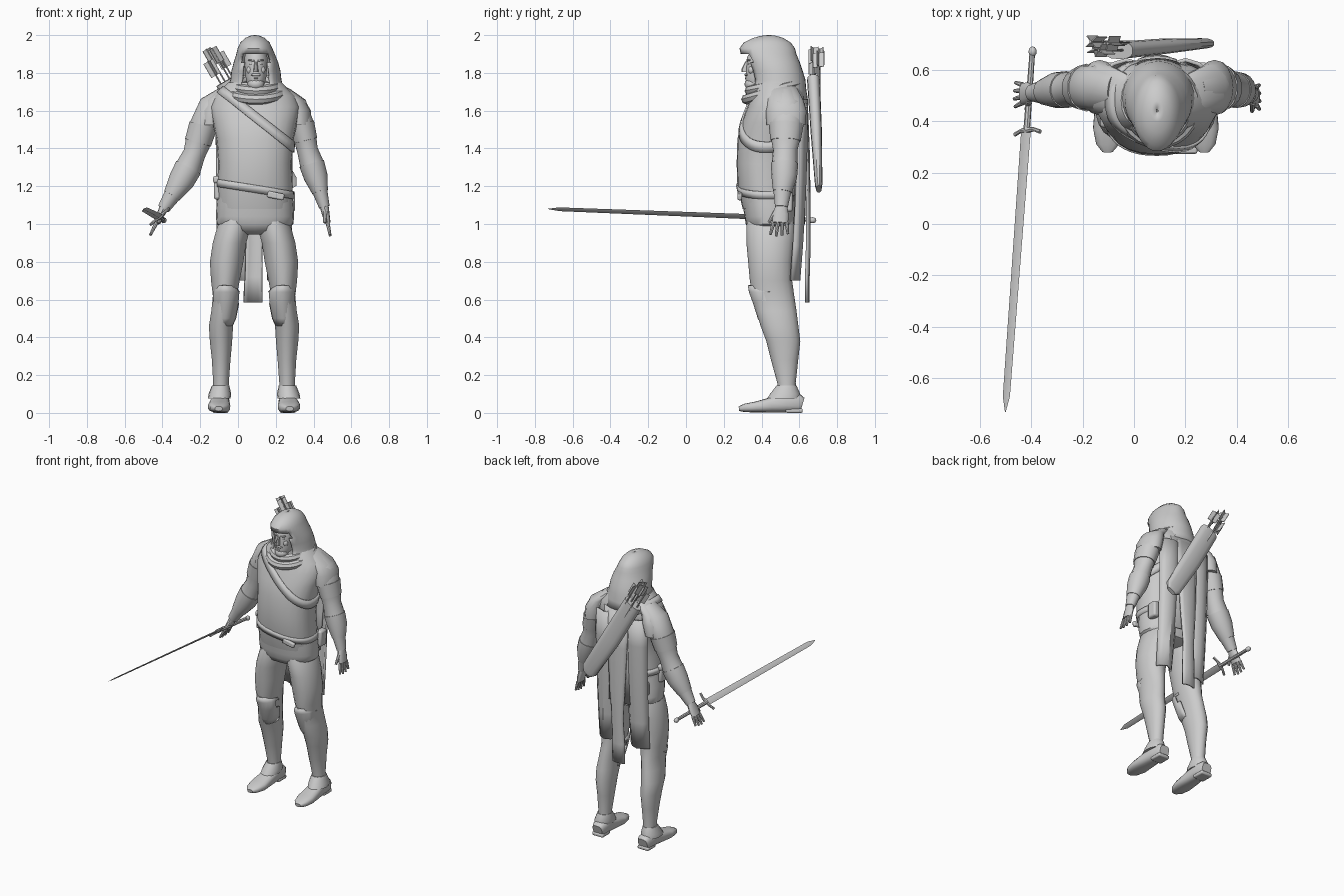
import bpy, bmesh, math
from mathutils import Vector, Quaternion

GREY = bpy.data.materials.new("plain grey")
GREY.diffuse_color = (0.6, 0.6, 0.6, 1)
CX = 0.09          # body centre line
MIRROR = 0.17      # legs mirror as x -> MIRROR - x


def finish(name, bm, bevel=0, thick=0):
    bmesh.ops.recalc_face_normals(bm, faces=bm.faces)
    me = bpy.data.meshes.new(name)
    bm.to_mesh(me)
    bm.free()
    me.materials.append(GREY)
    ob = bpy.data.objects.new(name, me)
    bpy.context.collection.objects.link(ob)
    if thick:
        m = ob.modifiers.new("thickness", 'SOLIDIFY')
        m.thickness = thick
    if bevel:
        m = ob.modifiers.new("bevel", 'BEVEL')
        m.width, m.segments = bevel, 2
    return ob


def oval(a, rx, ry, p=2.0):
    c, s = math.cos(a), math.sin(a)
    f = lambda v: math.copysign(abs(v) ** (2 / p), v)
    return rx * f(c), ry * f(s)


def loft(name, rings, n=16, along=False, p=2.0, roll=0, keep=None, thick=0):
    """Skin ovals (x, y, z, rx, ry), level or square to their path."""
    bm = bmesh.new()
    pts = [Vector(r[:3]) for r in rings]
    rows = []
    for i, r in enumerate(rings):
        q = Quaternion()
        if along:
            t = (pts[min(i + 1, len(pts) - 1)] - pts[max(i - 1, 0)]).normalized()
            q = Vector((0, 0, 1)).rotation_difference(t) @ Quaternion((0, 0, 1), roll)
        row = []
        for k in range(n):
            x, y = oval(2 * math.pi * k / n - math.pi / 2, r[3], r[4], p)
            row.append(bm.verts.new(pts[i] + q @ Vector((x, y, 0))))
        rows.append(row)
    for a, b in zip(rows, rows[1:]):
        for k in range(n):
            bm.faces.new((a[k], a[(k + 1) % n], b[(k + 1) % n], b[k]))
    if keep:
        drop = [f for f in bm.faces if not keep(f.calc_center_median())]
        bmesh.ops.delete(bm, geom=drop, context='FACES')
    else:
        bm.faces.new(rows[0][::-1])
        bm.faces.new(rows[-1])
    return finish(name, bm, thick=thick)


def rod(name, a, b, ra, rb, n=8):
    return loft(name, [(*a, ra, ra), (*b, rb, rb)], n, along=True)


def box(name, loc, size, q=Quaternion(), bevel=0):
    bm = bmesh.new()
    bmesh.ops.create_cube(bm, size=1)
    for v in bm.verts:
        v.co = Vector(loc) + q @ Vector([c * s for c, s in zip(v.co, size)])
    return finish(name, bm, bevel=bevel)


def ball(name, loc, size, seg=16):
    bm = bmesh.new()
    bmesh.ops.create_uvsphere(bm, u_segments=seg, v_segments=seg // 2 + 2, radius=1)
    for v in bm.verts:
        v.co = Vector(loc) + Vector([c * s for c, s in zip(v.co, size)])
    return finish(name, bm)


def ribbon(name, rows, bulge, thick=0.012):
    """Hanging cloth; rows are (x, y, z, half width)."""
    bm = bmesh.new()
    grid = [[bm.verts.new((x + u * w, y - bulge * u * u, z)) for u in (-1, -.6, 0, .6, 1)]
            for x, y, z, w in rows]
    for a, b in zip(grid, grid[1:]):
        for k in range(4):
            bm.faces.new((a[k], a[k + 1], b[k + 1], b[k]))
    return finish(name, bm, thick=thick)


# Torso: z, half width, front y, back y
TORSO = [(1.08, .195, .3, .575), (1.2, .2, .272, .575), (1.32, .195, .268, .57),
         (1.45, .205, .272, .59), (1.54, .225, .295, .62), (1.62, .24, .325, .635),
         (1.68, .215, .345, .63), (1.75, .14, .36, .6)]


def torso_at(z):
    z = min(max(z, TORSO[0][0]), TORSO[-1][0])
    for a, b in zip(TORSO, TORSO[1:]):
        if z <= b[0]:
            t = (z - a[0]) / (b[0] - a[0])
            return [u + (v - u) * t for u, v in zip(a, b)]


def strap(name, z0, slope, half, off, n=40):
    """Band that hugs the torso on a slanted plane."""
    bm = bmesh.new()
    rows = []
    for k in range(n):
        a, row = 2 * math.pi * k / n, []
        for dz in (-half, half):
            z = z0
            for _ in range(40):
                _, rx, f, b = torso_at(z + dz)
                x, y = oval(a, rx + off, (b - f) / 2 + off, 2.3)
                z = .6 * z + .4 * (z0 + slope * x)
            row.append(bm.verts.new((CX + x, (f + b) / 2 + y, z + dz)))
        rows.append(row)
    for k in range(n):
        a, b = rows[k], rows[(k + 1) % n]
        bm.faces.new((a[0], b[0], b[1], a[1]))
    return finish(name, bm, thick=.014)


loft("tunic", [(CX, (f + b) / 2, z, rx, (b - f) / 2) for z, rx, f, b in TORSO], 24, p=2.3)
strap("chest_strap", 1.57, -.78, .03, .009)
strap("belt", 1.185, -.16, .02, .007)
box("belt_knot", (.2, .285, 1.15), (.09, .025, .035), Quaternion((0, 1, 0), .2), .008)
loft("hips", [(CX, .455, .945, .08, .07), (CX, .455, .965, .16, .12), (CX, .45, 1.0, .203, .134),
              (CX, .446, 1.04, .207, .136), (CX, .438, 1.1, .204, .138), (CX, .43, 1.19, .198, .14)], 24, p=2.3)

# Pouches on the belt
for name, loc, size in (("side_pouch", (-.108, .42, 1.19), (.04, .08, .12)),
                        ("back_pouch", (-.07, .57, 1.12), (.06, .05, .1)),
                        ("small_pouch", (.28, .53, 1.12), (.045, .07, .11)),
                        ("pouch_flap", (-.108, .42, 1.235), (.048, .09, .04))):
    box(name, loc, size, bevel=.012)

# Legs, knee plates and boots, mirrored
LEG = [(-.092, .535, .08, .042, .048), (-.09, .532, .16, .042, .049), (-.089, .522, .28, .05, .072),
       (-.09, .515, .38, .06, .09), (-.09, .495, .46, .065, .1), (-.08, .478, .54, .062, .107),
       (-.07, .462, .62, .064, .111), (-.067, .45, .7, .077, .112), (-.06, .447, .8, .09, .118),
       (-.045, .447, .9, .09, .127), (-.02, .449, .99, .09, .13), (.0, .449, 1.06, .07, .11)]
KNEE = [(-.078, .49, .455, .048, .085), (-.07, .48, .5, .06, .1), (-.064, .46, .58, .07, .105),
        (-.063, .445, .64, .074, .112), (-.067, .435, .675, .05, .108)]
FOOT = [(-.103, .28, .022, .02, .012), (-.103, .31, .026, .045, .022), (-.1, .37, .031, .06, .029),
        (-.098, .45, .042, .055, .04), (-.094, .53, .055, .048, .052), (-.092, .6, .05, .046, .048),
        (-.092, .617, .045, .036, .036)]
CUFF = [(-.1, .517, .075, .06, .088), (-.096, .525, .1, .06, .08), (-.092, .532, .145, .046, .053)]
for side in ("right", "left"):
    m = lambda rs: [((r[0] if side == "right" else MIRROR - r[0]), *r[1:]) for r in rs]
    loft(side + "_leg", m(LEG), 18)
    loft(side + "_knee_plate", m(KNEE), 20, keep=lambda c: c.y < .435 + max(0, .6 - c.z) * .45, thick=.012)
    loft(side + "_foot", m(FOOT), 14, along=True, p=2.8)
    loft(side + "_boot_cuff", m(CUFF), 16)
    x = m([(-.093,)])[0][0]
    box(side + "_heel", (x, .573, .012), (.085, .09, .024), bevel=.008)

# Arms, listed from the wrist upward
ARMS = {
    "right": [(-.395, .51, 1.08, .033, .034), (-.35, .513, 1.15, .045, .048), (-.3, .52, 1.23, .066, .066),
              (-.262, .522, 1.3, .07, .068), (-.232, .525, 1.37, .06, .064), (-.212, .527, 1.43, .068, .075),
              (-.185, .53, 1.52, .072, .088), (-.14, .53, 1.62, .072, .09), (-.07, .52, 1.68, .05, .07)],
    "left": [(.457, .505, 1.09, .029, .034), (.435, .51, 1.17, .04, .047), (.412, .52, 1.25, .06, .064),
             (.39, .522, 1.32, .064, .068), (.368, .525, 1.39, .056, .064), (.358, .527, 1.44, .06, .075),
             (.335, .53, 1.53, .066, .088), (.3, .53, 1.62, .07, .09), (.24, .52, 1.68, .05, .07)]}
for side, arm in ARMS.items():
    s = -1 if side == "right" else 1
    loft(side + "_arm", arm, 18, along=True)
    band = lambda i, g: (*arm[i][:3], arm[i][3] + g, arm[i][4] + g)
    loft(side + "_bracer", [band(1, .003), band(2, .004), band(3, .004)], 18, along=True)
    loft(side + "_sleeve_cuff", [band(5, .005), band(6, .005)], 14, along=True)
    # Shoulder drape over the top of the arm
    sx = CX + s * .215
    loft(side + "_shoulder_drape", [(sx + s * .02, .53, 1.525, .065, .103), (sx + s * .008, .53, 1.6, .073, .108),
                                    (sx - s * .015, .525, 1.66, .062, .095), (sx - s * .08, .51, 1.715, .05, .08),
                                    (sx - s * .13, .5, 1.75, .03, .06)], 16)
    # Hand: palm, four fingers and a thumb
    w = Vector(arm[0][:3])
    d = Vector((-.45, -.05, -.9) if s < 0 else (.2, -.08, -.97)).normalized()
    k = w + d * .085
    loft(side + "_palm", [(*k, .016, .042), (*(w + d * .04), .02, .042), (*(w - d * .01), .024, .03)], 12, along=True)
    for i in range(4):
        a = k + Vector((0, (i - 1.5) * .023, 0))
        b = a + d * (.075 - .008 * abs(i - 1.3)) + Vector((0, (i - 1.5) * .008, 0))
        rod(f"{side}_finger_{i + 1}", b, a, .007, .011)
    a = w + d * .025 + Vector((0, -.03, 0))
    rod(side + "_thumb", a + d * .06 + Vector((-s * .015, -.03, 0)), a, .008, .013)

# Head and face
loft("head", [(.095, .375, 1.705, .03, .04), (.095, .383, 1.735, .046, .065), (.095, .39, 1.78, .056, .075),
              (.095, .4, 1.83, .06, .081), (.095, .405, 1.88, .062, .083), (.095, .42, 1.93, .05, .07)], 18)
loft("nose", [(.095, .312, 1.805, .014, .019), (.095, .311, 1.82, .012, .017), (.095, .325, 1.86, .007, .012)], 8)
ball("beard", (.095, .35, 1.74), (.044, .04, .034))
ball("moustache", (.095, .325, 1.79), (.028, .015, .009), 10)
ball("lower_lip", (.095, .323, 1.772), (.014, .012, .006), 10)
for s in (-1, 1):
    box("brow", (.095 + s * .025, .331, 1.866), (.036, .02, .008), Quaternion((0, 1, 0), -s * .15), .003)
    ball("eye", (.095 + s * .024, .334, 1.848), (.011, .007, .006), 10)
    ball("cheek", (.095 + s * .033, .347, 1.815), (.018, .018, .022), 10)

# Hood with a face opening, and the cloth folded around the neck
loft("hood", [(.093, .48, 1.66, .18, .165), (.093, .487, 1.71, .15, .15), (.095, .487, 1.765, .135, .145),
              (.095, .475, 1.81, .13, .143), (.095, .46, 1.855, .118, .143), (.093, .437, 1.9, .102, .147),
              (.09, .43, 1.93, .092, .147), (.09, .43, 1.96, .078, .125), (.09, .435, 1.985, .052, .08),
              (.09, .438, 1.996, .026, .04), (.09, .44, 2.0, .004, .006)], 32, thick=.012,
     keep=lambda c: not (c.y < .425 and abs(c.x - .095) < .077 - max(0, c.z - 1.86) * .3 and 1.72 < c.z < 1.905))
for name, z, rx, ry, drop in (("neck_fold", 1.735, .107, .12, .03), ("scarf_fold", 1.705, .135, .138, .045)):
    n = 24
    bm = bmesh.new()
    rows = []
    for i in range(n):
        a = 2 * math.pi * i / n
        c, s = math.cos(a), math.sin(a)
        rows.append([bm.verts.new((.095 + c * (rx + .03 * math.cos(t)), .46 + s * (ry + .03 * math.cos(t)),
                                   z + drop * s + .028 * math.sin(t)))
                     for t in [2 * math.pi * j / 8 for j in range(8)]])
    for i in range(n):
        a, b = rows[i], rows[(i + 1) % n]
        for j in range(8):
            bm.faces.new((a[j], b[j], b[(j + 1) % 8], a[(j + 1) % 8]))
    finish(name, bm)

# Cape: joined at the top, two side panels and a longer middle strip
ribbon("cape_upper", [(.09, .645, 1.66, .16), (.09, .645, 1.5, .18), (.09, .638, 1.25, .165), (.09, .63, 1.0, .15)],
       .05, .012)
for name, x0, x1, w0, w1 in (("cape_right_panel", -.03, -.035, .09, .075), ("cape_left_panel", .2, .22, .09, .065)):
    ribbon(name, [(x0 + (x1 - x0) * t, .645 - .04 * t * t, 1.62 - .92 * t, w0 + (w1 - w0) * t)
                  for t in (0, .2, .4, .6, .8, 1)], .045, .015)
ribbon("cape_middle_strip", [(.09, .645, 1.64, .08), (.09, .655, 1.4, .075), (.088, .66, 1.1, .06),
                             (.085, .66, .9, .045), (.081, .655, .72, .05), (.08, .655, .585, .05)], .014)

# Quiver and arrows slung across the back
loft("quiver", [(.28, .703, 1.185, .035, .014), (.262, .702, 1.215, .058, .02), (.1, .69, 1.48, .066, .03),
                (-.06, .675, 1.76, .064, .034)], 14, along=True, p=2.6)
axis = Vector((-.5, 0, .87)).normalized()
turn = Vector((0, 0, 1)).rotation_difference(axis)
for i, (u, v, h) in enumerate(((-.035, -.01, .15), (-.01, .02, .21), (.018, -.012, .2), (.036, .014, .16))):
    a = Vector((-.055, .688, 1.75)) + turn @ Vector((u, v, 0))
    b = a + axis * h
    rod(f"arrow_{i + 1}", a - axis * .1, b, .005, .005, 6)
    for r in (.4, 1.97):
        box("fletching", b - axis * .045, (.06, .004, .085), turn @ Quaternion((0, 0, 1), r + i * .3))

# Sword held in the right hand, from tip to pommel
ROLL = math.radians(-40)
loft("blade", [(-.5, -.73, 1.08, .002, .001), (-.496, -.67, 1.078, .017, .004), (-.42, .36, 1.038, .023, .006)],
     4, along=True, roll=ROLL)
g = Vector((.05, .006, .044))
c = Vector((-.414, .365, 1.04))
loft("cross_guard", [(*(c - g + Vector((0, -.012, 0))), .007, .009), (*(c - g * .5), .008, .008), (*c, .013, .013),
                     (*(c + g * .5), .008, .008), (*(c + g + Vector((0, -.012, 0))), .007, .009)], 8, along=True)
rod("grip", (-.417, .365, 1.038), (-.396, .655, 1.022), .013, .011)
ball("pommel", (-.394, .67, 1.02), (.016, .02, .016), 12)

# Smooth shading that keeps the hard edges
for ob in bpy.context.scene.objects:
    ob.select_set(True)
    bpy.context.view_layer.objects.active = ob
bpy.ops.object.shade_smooth_by_angle(angle=math.radians(40))
